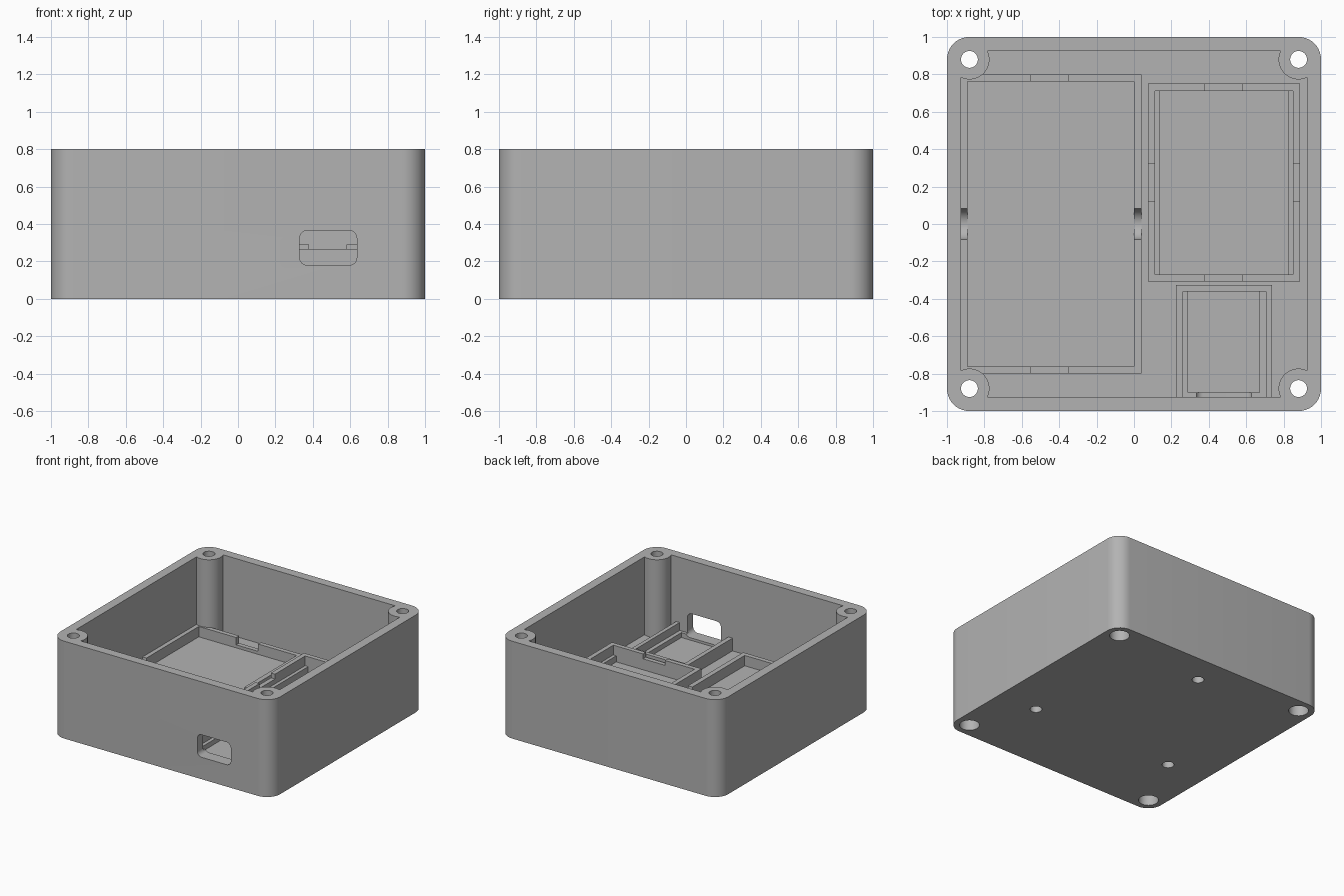
import bpy, bmesh, math
from mathutils import Matrix

cube = bpy.data.objects.get("Cube")
if cube:
    bpy.data.objects.remove(cube, do_unlink=True)

grey = bpy.data.materials.new("plain grey")
grey.use_nodes = True
COLOUR = (0.45, 0.45, 0.45, 1)
grey.diffuse_color = COLOUR
grey.node_tree.nodes["Principled BSDF"].inputs["Base Color"].default_value = COLOUR

FLOOR, TOP, WALL, POST = 0.16, 0.8, 0.925, 0.88
SUNK = FLOOR - 0.03


def add(name, bm):
    mesh = bpy.data.meshes.new(name)
    bm.to_mesh(mesh)
    bm.free()
    mesh.materials.append(grey)
    ob = bpy.data.objects.new(name, mesh)
    bpy.context.collection.objects.link(ob)
    return ob


def block(name, x, y, z, radius=0, axis=2):
    """Box between (low, high) pairs, with edges along one axis rounded."""
    bm = bmesh.new()
    bmesh.ops.create_cube(bm, size=1)
    for v in bm.verts:
        for i, (low, high) in enumerate((x, y, z)):
            v.co[i] = low if v.co[i] < 0 else high
    if radius:
        edges = [e for e in bm.edges
                 if abs((e.verts[0].co - e.verts[1].co).normalized()[axis]) > 0.9]
        bmesh.ops.bevel(bm, geom=edges, offset=radius, segments=10,
                        profile=0.5, affect='EDGES')
    return add(name, bm)


def rod(name, x, y, z, radius, length, along_x=False):
    """Cylinder centred on a point."""
    bm = bmesh.new()
    turn = Matrix.Rotation(math.pi / 2, 4, 'Y') if along_x else Matrix()
    bmesh.ops.create_cone(bm, cap_ends=True, segments=48, radius1=radius,
                          radius2=radius, depth=length,
                          matrix=Matrix.Translation((x, y, z)) @ turn)
    return add(name, bm)


def cut(ob, *cutters):
    """Subtract each cutter and discard it."""
    bpy.context.view_layer.objects.active = ob
    for c in cutters:
        mod = ob.modifiers.new("cut", 'BOOLEAN')
        mod.operation, mod.solver, mod.object = 'DIFFERENCE', 'EXACT', c
        bpy.ops.object.modifier_apply(modifier=mod.name)
        bpy.data.objects.remove(c, do_unlink=True)


def window():
    return block("window_cutter", (0.33, 0.635), (-1.1, -0.9), (0.18, 0.365), 0.04, 1)


corners = [(sx * POST, sy * POST) for sx in (-1, 1) for sy in (-1, 1)]

# Open case: the cavity leaves a round screw post in each corner
case = block("case", (-1, 1), (-1, 1), (0, TOP), 0.12)
cavity = block("cavity_cutter", (-WALL, WALL), (-WALL, WALL), (FLOOR, 1))
cut(cavity, *[rod("post_cutter", x, y, 0.6, 0.107, 1.2) for x, y in corners])
cut(case, cavity, window())

# Screw holes with wider sockets underneath
for x, y in corners:
    cut(case, rod("screw_cutter", x, y, 0.5, 0.045, 1.4),
        rod("socket_cutter", x, y, 0, 0.075, 0.24))

# Three blind mounting holes under the floor
for degrees in (90, 210, 330):
    a = math.radians(degrees)
    cut(case, rod("mount_cutter", 0.75 * math.cos(a), 0.75 * math.sin(a), 0, 0.045, 0.2))

# Long left tray with finger notches and wire gaps
left_tray = block("left_tray", (-WALL - 0.01, 0.04), (-0.8, 0.8), (SUNK, 0.245))
cut(left_tray,
    block("inside_cutter", (-0.89, 0), (-0.762, 0.762), (0, 1)),
    block("gap_cutter", (-0.55, -0.35), (-1, 1), (0.185, 1)),
    rod("finger_cutter", -0.45, 0, 0.245, 0.082, 1.2, True))

# Back tray with side ledges and a gap in each wall
back_tray = block("back_tray", (0.075, 0.887), (-0.307, 0.75), (SUNK, 0.29))
cut(back_tray,
    block("inside_cutter", (0.112, 0.85), (-0.27, 0.712), (0.21, 1)),
    block("recess_cutter", (0.14, 0.823), (-0.27, 0.712), (0, 1)),
    block("gap_cutter", (0.38, 0.58), (-1, 1), (0.25, 1)),
    block("gap_cutter", (0, 1), (0.12, 0.32), (0.25, 1)))

# Small tray behind the window, with side ledges and a front lip
front_tray = block("front_tray", (0.225, 0.737), (-WALL - 0.01, -0.325), (SUNK, 0.265))
cut(front_tray,
    block("inside_cutter", (0.262, 0.705), (-1, -0.36), (0.2, 1)),
    block("recess_cutter", (0.29, 0.672), (-0.9, -0.36), (0, 1)),
    window())

for ob in (case, left_tray, back_tray, front_tray):
    bpy.ops.object.select_all(action='DESELECT')
    ob.select_set(True)
    bpy.context.view_layer.objects.active = ob
    bpy.ops.object.shade_smooth_by_angle(angle=math.radians(30))
